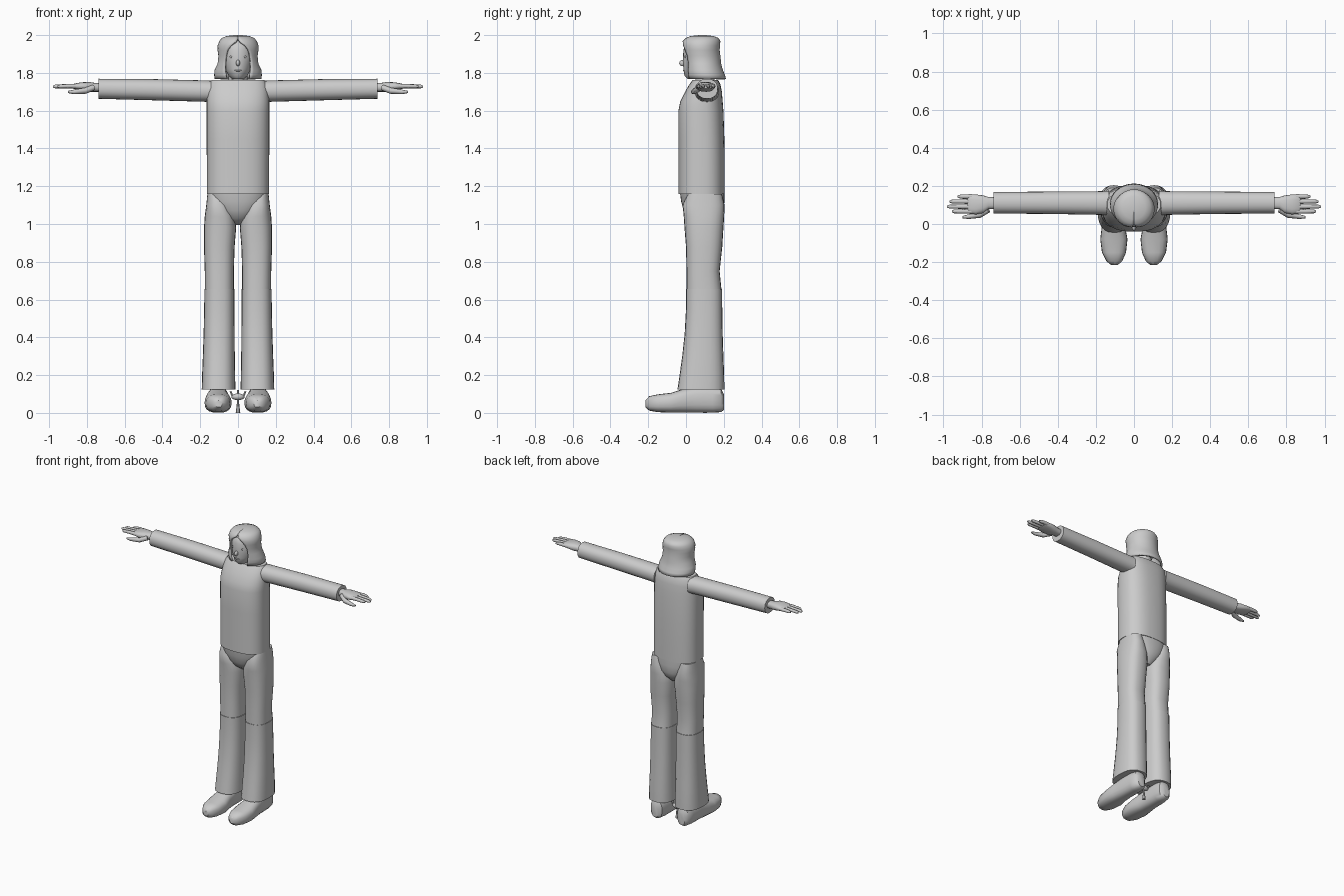
import bpy, bmesh, math
from mathutils import Vector

grey = bpy.data.materials.new("plain grey")
grey.diffuse_color = (0.6, 0.6, 0.6, 1)


def finish(name, bm, angle=40):
    bmesh.ops.recalc_face_normals(bm, faces=bm.faces[:])
    me = bpy.data.meshes.new(name)
    bm.to_mesh(me)
    bm.free()
    me.materials.append(grey)
    ob = bpy.data.objects.new(name, me)
    bpy.context.collection.objects.link(ob)
    bpy.ops.object.select_all(action='DESELECT')
    ob.select_set(True)
    bpy.context.view_layer.objects.active = ob
    bpy.ops.object.shade_smooth_by_angle(angle=math.radians(angle))
    return ob


def power(v, n):
    return math.copysign(abs(v) ** (2 / n), v)


def loft(name, rings, axis='Z', sides=24, n=2.0, mirror=1, angle=40):
    """Rings are (position, low a, high a, low b, high b) across the axis."""
    bm = bmesh.new()
    loops = []
    for p, a0, a1, b0, b1 in rings:
        loop = []
        for i in range(sides):
            t = math.tau * i / sides
            a = (a0 + a1) / 2 + (a1 - a0) / 2 * power(math.cos(t), n)
            b = (b0 + b1) / 2 + (b1 - b0) / 2 * power(math.sin(t), n)
            co = {'Z': (a, b, p), 'X': (p, a, b), 'Y': (a, p, b)}[axis]
            loop.append(bm.verts.new((co[0] * mirror, co[1], co[2])))
        loops.append(loop)
    for l0, l1 in zip(loops, loops[1:]):
        for i in range(sides):
            j = (i + 1) % sides
            bm.faces.new((l0[i], l0[j], l1[j], l1[i]))
    bm.faces.new(loops[0])
    bm.faces.new(loops[-1])
    return finish(name, bm, angle)


def rod(name, points, radii, mirror=1, sides=8):
    """Tapered tube through points, used for fingers and small rods."""
    bm = bmesh.new()
    loops = []
    for k, p in enumerate(points):
        d = Vector(points[min(k + 1, len(points) - 1)]) - Vector(points[max(k - 1, 0)])
        q = d.to_track_quat('Z', 'Y')
        loops.append([])
        for i in range(sides):
            t = math.tau * i / sides
            v = Vector(p) + q @ Vector((math.cos(t), math.sin(t), 0)) * radii[k]
            loops[-1].append(bm.verts.new((v.x * mirror, v.y, v.z)))
    for l0, l1 in zip(loops, loops[1:]):
        for i in range(sides):
            j = (i + 1) % sides
            bm.faces.new((l0[i], l0[j], l1[j], l1[i]))
    bm.faces.new(loops[0])
    bm.faces.new(loops[-1])
    return finish(name, bm, 50)


def ball(name, centre, size):
    bm = bmesh.new()
    bmesh.ops.create_uvsphere(bm, u_segments=12, v_segments=8, radius=1)
    for v in bm.verts:
        v.co = Vector(centre) + Vector(v.co[i] * size[i] for i in range(3))
    return finish(name, bm, 60)


# Shirt body with a sloping chest and shoulders
loft("shirt", [
    (1.16, -.165, .165, -.04, .205), (1.30, -.165, .165, -.04, .205),
    (1.45, -.166, .166, -.04, .203), (1.60, -.166, .166, -.04, .198),
    (1.65, -.166, .166, -.03, .194), (1.70, -.162, .162, -.005, .19),
    (1.74, -.155, .155, .018, .182), (1.762, -.14, .14, .035, .17)],
    n=2.5, sides=36)

# Neck and head
loft("neck", [(1.74, -.05, .05, .05, .15), (1.80, -.05, .05, .05, .15)])
loft("head", [
    (1.768, -.03, .03, .01, .10), (1.785, -.05, .05, -.008, .14),
    (1.82, -.068, .068, -.014, .16), (1.87, -.08, .08, -.016, .17),
    (1.92, -.082, .082, -.014, .17), (1.96, -.07, .07, .0, .16),
    (1.985, -.03, .03, .04, .12)], sides=28)
ball("nose", (0, -.018, 1.852), (.011, .018, .017))
for s in (-1, 1):
    ball("eye", (s * .037, -.004, 1.885), (.007, .004, .006))
ball("mouth", (0, -.012, 1.812), (.022, .004, .004))

# Hair shell, parted round the face: height, half width, front, back, opening
hair_rings = [
    (1.768, .125, .0, .212, .062), (1.79, .126, -.005, .206, .066),
    (1.815, .124, -.008, .195, .070), (1.85, .108, -.012, .186, .070),
    (1.89, .104, -.017, .182, .066), (1.92, .108, -.02, .178, .056),
    (1.945, .108, -.022, .18, .038), (1.968, .10, -.018, .182, .010),
    (1.985, .086, .0, .172, .0005), (1.995, .06, .025, .145, .0005),
    (2.0, .02, .07, .105, .0005)]
bm = bmesh.new()
loops = []
for z, rx, y0, y1, gap in hair_rings:
    g = math.asin(min(.95, gap / rx))
    loops.append([])
    for i in range(37):
        t = g + (math.tau - 2 * g) * i / 36
        loops[-1].append(bm.verts.new((rx * math.sin(t),
                         (y0 + y1) / 2 - (y1 - y0) / 2 * math.cos(t), z)))
for l0, l1 in zip(loops, loops[1:]):
    for i in range(36):
        bm.faces.new((l0[i], l0[i + 1], l1[i + 1], l1[i]))
bm.faces.new(loops[-1])
hair = finish("hair", bm)
shell = hair.modifiers.new("thickness", 'SOLIDIFY')
shell.thickness = .012
shell.offset = -1

# Hips
loft("hips", [
    (.995, -.03, .03, .06, .15), (1.03, -.075, .075, .01, .185),
    (1.07, -.12, .12, -.012, .2), (1.12, -.155, .155, -.026, .203),
    (1.17, -.163, .163, -.032, .203)], n=2.3, sides=32)

# Sleeves, hands, legs and shoes on both sides
for s in (-1, 1):
    loft("sleeve", [
        (.13, .045, .175, 1.645, 1.758), (.17, .048, .172, 1.647, 1.760),
        (.45, .053, .170, 1.655, 1.767), (.738, .055, .168, 1.663, 1.769)],
        axis='X', mirror=s, n=2.2)
    loft("palm", [
        (.72, .08, .14, 1.70, 1.745), (.765, .078, .142, 1.70, 1.748),
        (.79, .058, .15, 1.70, 1.752), (.83, .05, .155, 1.708, 1.75),
        (.865, .055, .155, 1.714, 1.744), (.875, .065, .15, 1.718, 1.738)],
        axis='X', mirror=s, sides=16, n=2.5)
    for y, tip in ((.066, .955), (.091, .98), (.118, .968), (.144, .925)):
        rod("finger", [(.85, y, 1.73), (.90, y, 1.73),
                       (tip - .012, y, 1.728), (tip, y, 1.727)],
            [.0125, .0115, .010, .005], s)
    rod("thumb", [(.765, .075, 1.722), (.81, .048, 1.705),
                  (.87, .038, 1.699), (.90, .036, 1.699)],
        [.016, .016, .012, .006], s)
    loft("upper_trouser_leg", [
        (.65, .022, .175, .003, .188), (.75, .022, .176, .003, .178),
        (.88, .018, .18, .0, .192), (.98, .010, .18, -.008, .198),
        (1.04, .016, .176, -.012, .202), (1.10, .045, .168, -.018, .204),
        (1.16, .06, .162, .01, .19)], mirror=s, n=2.5)
    loft("lower_trouser_leg", [
        (.125, .014, .192, -.045, .203), (.20, .015, .19, -.034, .202),
        (.30, .017, .186, -.02, .198), (.42, .018, .182, -.007, .194),
        (.55, .019, .179, .0, .192), (.655, .019, .178, .0, .191)],
        mirror=s, n=2.5)
    loft("shoe", [
        (-.215, .085, .12, .03, .065), (-.195, .062, .145, .012, .088),
        (-.15, .042, .168, .004, .098), (-.08, .034, .177, .001, .106),
        (-.02, .045, .17, .001, .125), (.05, .052, .16, .001, .14),
        (.14, .052, .158, .001, .14), (.185, .06, .148, .004, .13),
        (.2, .08, .13, .015, .10)], axis='Y', mirror=s, n=2.6, sides=20)
    # Side arms of the small stand between the feet
    rod("stand_arm", [(0, .1, .085), (.03, .1, .092), (.04, .1, .115)],
        [.008, .007, .006], s, 6)

# Small stand between the feet
rod("stand_post", [(0, .1, 0), (0, .1, .06), (0, .1, .12)],
    [.012, .005, .006], 1, 6)
ball("stand_bowl", (0, .1, .085), (.035, .02, .018))
